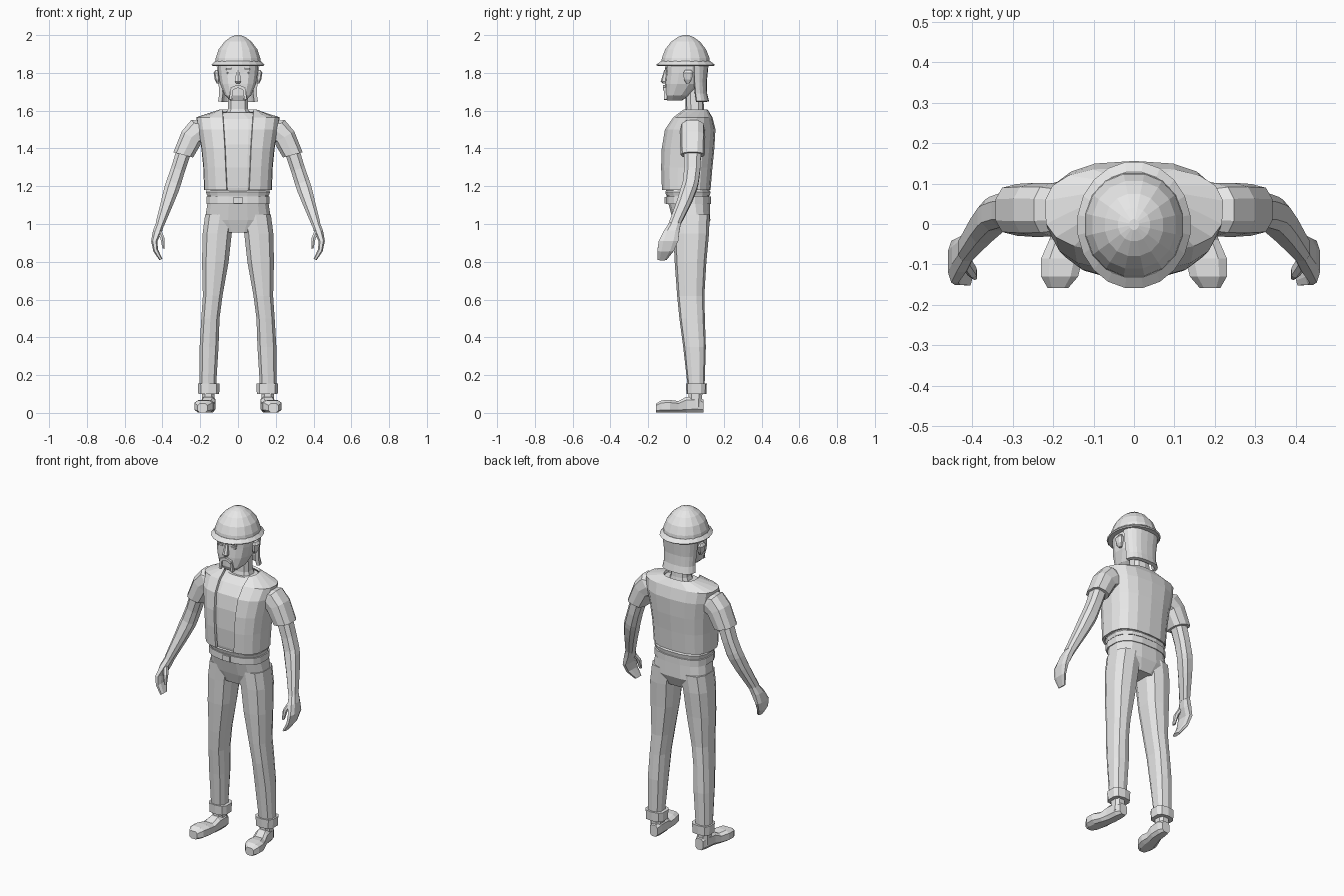
import bpy, bmesh, math
from mathutils import Matrix

grey = bpy.data.materials.new("plain_grey")
grey.diffuse_color = (0.8, 0.8, 0.8, 1)


def finish(bm, name):
    me = bpy.data.meshes.new(name)
    bm.to_mesh(me)
    bm.free()
    me.materials.append(grey)
    ob = bpy.data.objects.new(name, me)
    bpy.context.collection.objects.link(ob)
    return ob


def flat(z, rx, front, back, cx=0):
    """Horizontal section: height, half width, front y, back y."""
    return (cx, (front + back) / 2, z, rx, (back - front) / 2, 0)


def spow(v, p):
    return math.copysign(abs(v) ** p, v)


def loft(name, rings, n=12, p=0.75, side=1, upright=False, start=None):
    """Skin sections (x, y, z, ru, rv, tilt); start gives an open arc's first angle per ring."""
    bm = bmesh.new()
    rows = []
    for k, (cx, cy, cz, ru, rv, tilt) in enumerate(rings):
        t, row = math.radians(tilt), []
        for i in range(n + 1 if start else n):
            if start:
                a0 = start[k]
                a = a0 + (math.pi - 2 * a0) * i / n
            else:
                a = 2 * math.pi * (i + 0.5) / n
            u, v = ru * spow(math.cos(a), p), rv * spow(math.sin(a), p)
            if upright:
                co = (cx + u, cy, cz + v)
            else:
                co = (cx + u * math.cos(t), cy + v, cz + u * math.sin(t))
            row.append(bm.verts.new((co[0] * side, co[1], co[2])))
        rows.append(row)
    for a, b in zip(rows, rows[1:]):
        for i in range(n):
            j = i + 1 if start else (i + 1) % n
            bm.faces.new((a[i], a[j], b[j], b[i]))
    if not start:
        bm.faces.new(rows[0])
        bm.faces.new(rows[-1])
        bmesh.ops.recalc_face_normals(bm, faces=bm.faces)
    return finish(bm, name)


def box(name, c, size, roll=0):
    bm = bmesh.new()
    m = Matrix.Translation(c) @ Matrix.Rotation(math.radians(roll), 4, 'Y') @ Matrix.Diagonal((*size, 1))
    bmesh.ops.create_cube(bm, size=1, matrix=m)
    return finish(bm, name)


def thicken(ob, t):
    m = ob.modifiers.new("thickness", 'SOLIDIFY')
    m.thickness, m.offset = t, -1


# Torso: shirt under an open vest
loft("shirt", [flat(1.14, .162, -.1, .125), flat(1.19, .166, -.11, .122), flat(1.3, .17, -.118, .126),
               flat(1.42, .18, -.115, .136), flat(1.5, .188, -.1, .14), flat(1.555, .19, -.06, .125),
               flat(1.59, .085, -.02, .105)], n=16)
vest_rings = [flat(1.18, .18, -.13, .13), flat(1.3, .185, -.135, .14), flat(1.4, .195, -.132, .15),
              flat(1.5, .212, -.115, .156), flat(1.565, .222, -.07, .14), flat(1.605, .1, -.035, .115)]
openings = [.06, .066, .07, .076, .08, .082]
starts = [-math.acos((o / r[3]) ** (1 / .75)) for o, r in zip(openings, vest_rings)]
thicken(loft("vest", vest_rings, n=16, start=starts), .014)

# Waist
loft("belt", [flat(1.105, .17, -.107, .133), flat(1.145, .17, -.107, .133)], n=16)
loft("shirt_hem", [flat(1.15, .166, -.106, .128), flat(1.17, .172, -.112, .132),
                   flat(1.185, .165, -.1, .12)], n=16)
box("buckle", (0, -.108, 1.125), (.045, .012, .034))

# Trousers, cuffs and shoes
loft("hips", [flat(.955, .11, -.05, .1), flat(1.02, .178, -.072, .13), flat(1.11, .164, -.095, .128)], n=16)
for s, tag in ((1, "left"), (-1, "right")):
    loft(tag + "_trouser_leg",
         [flat(.13, .045, .01, .098, .16), flat(.35, .052, -.015, .105, .153),
          flat(.5, .05, -.035, .1, .146), flat(.62, .054, -.047, .097, .134),
          flat(.8, .073, -.06, .108, .12), flat(.95, .08, -.067, .122, .11),
          flat(1.05, .082, -.07, .125, .095)], n=10, side=s)
    loft(tag + "_trouser_cuff", [flat(.1, .057, .002, .108, .155), flat(.155, .06, .0, .11, .155)],
         n=10, p=.65, side=s)
    loft(tag + "_ankle", [flat(.03, .035, .01, .085, .157), flat(.13, .035, .01, .09, .157)], n=8, side=s)
    loft(tag + "_shoe",
         [(.152, .092, .036, .026, .035, 0), (.154, .06, .045, .037, .045, 0), (.158, .0, .043, .04, .043, 0),
          (.168, -.04, .032, .044, .032, 0), (.178, -.085, .035, .054, .035, 0),
          (.184, -.13, .034, .048, .034, 0), (.188, -.158, .026, .027, .024, 0)],
         n=8, p=.6, side=s, upright=True)

    # Arms
    loft(tag + "_sleeve",
         [(.17, .035, 1.49, .065, .06, 62), (.2, .035, 1.495, .076, .066, 50),
          (.245, .035, 1.46, .063, .067, 30), (.29, .035, 1.366, .056, .064, 15)], n=10, side=s)
    loft(tag + "_forearm",
         [(.285, .035, 1.39, .042, .048, 18), (.317, .033, 1.29, .04, .045, 20),
          (.34, .025, 1.22, .042, .044, 20), (.35, .017, 1.19, .042, .045, 20),
          (.373, -.008, 1.12, .036, .042, 20), (.413, -.06, 1.0, .025, .034, 20)], n=8, side=s)
    loft(tag + "_hand",
         [(.409, -.055, 1.01, .023, .031, 20), (.427, -.077, .96, .025, .044, 12),
          (.443, -.093, .91, .018, .055, 0), (.436, -.108, .86, .014, .046, -25),
          (.408, -.127, .812, .009, .026, -30)], n=8, side=s)
    loft(tag + "_thumb",
         [(.42, -.09, .97, .014, .018, 0), (.4, -.118, .925, .012, .016, 0),
          (.394, -.13, .87, .007, .009, 0)], n=6, side=s)

    # Face details
    loft(tag + "_ear", [flat(1.745, .008, .0, .02, .105), flat(1.765, .014, -.012, .032, .11),
                        flat(1.8, .016, -.016, .04, .114), flat(1.815, .008, -.006, .03, .112)], n=8, side=s)
    box(tag + "_eye", (s * .043, -.104, 1.8), (.03, .009, .01))
    box(tag + "_eyebrow", (s * .043, -.106, 1.822), (.042, .01, .008), s * 8)
    box(tag + "_moustache_top", (s * .018, -.114, 1.722), (.04, .014, .016), s * 22)
    box(tag + "_moustache_end", (s * .036, -.109, 1.688), (.014, .016, .06), s * -8)

# Neck, head, nose and hair
loft("neck", [flat(1.56, .075, -.015, .105), flat(1.61, .055, -.003, .095), flat(1.73, .052, -.005, .09)], n=10)
loft("head", [flat(1.655, .042, -.1, -.02), flat(1.68, .07, -.112, .02), flat(1.74, .096, -.112, .08),
              flat(1.8, .106, -.107, .1), flat(1.86, .109, -.108, .11)], n=14)
loft("nose", [flat(1.745, .012, -.125, -.1), flat(1.755, .018, -.134, -.1), flat(1.815, .009, -.115, -.1)], n=6)
hair = [flat(1.65, .106, -.04, .122), flat(1.69, .1, -.04, .112), flat(1.75, .104, -.05, .11),
        flat(1.85, .115, -.07, .12)]
thicken(loft("hair", hair, n=10, start=[.12] * 4), .02)

# Hard hat
loft("hat_dome", [flat(1.84, .125, -.135, .13), flat(1.88, .12, -.13, .126), flat(1.925, .104, -.112, .108),
                  flat(1.965, .073, -.08, .076), flat(1.99, .04, -.043, .04), flat(2.0, .012, -.015, .012)],
     n=16, p=.95)
loft("hat_brim", [flat(1.837, .136, -.153, .148), flat(1.843, .141, -.16, .155),
                  flat(1.862, .122, -.134, .13)], n=20, p=1)
